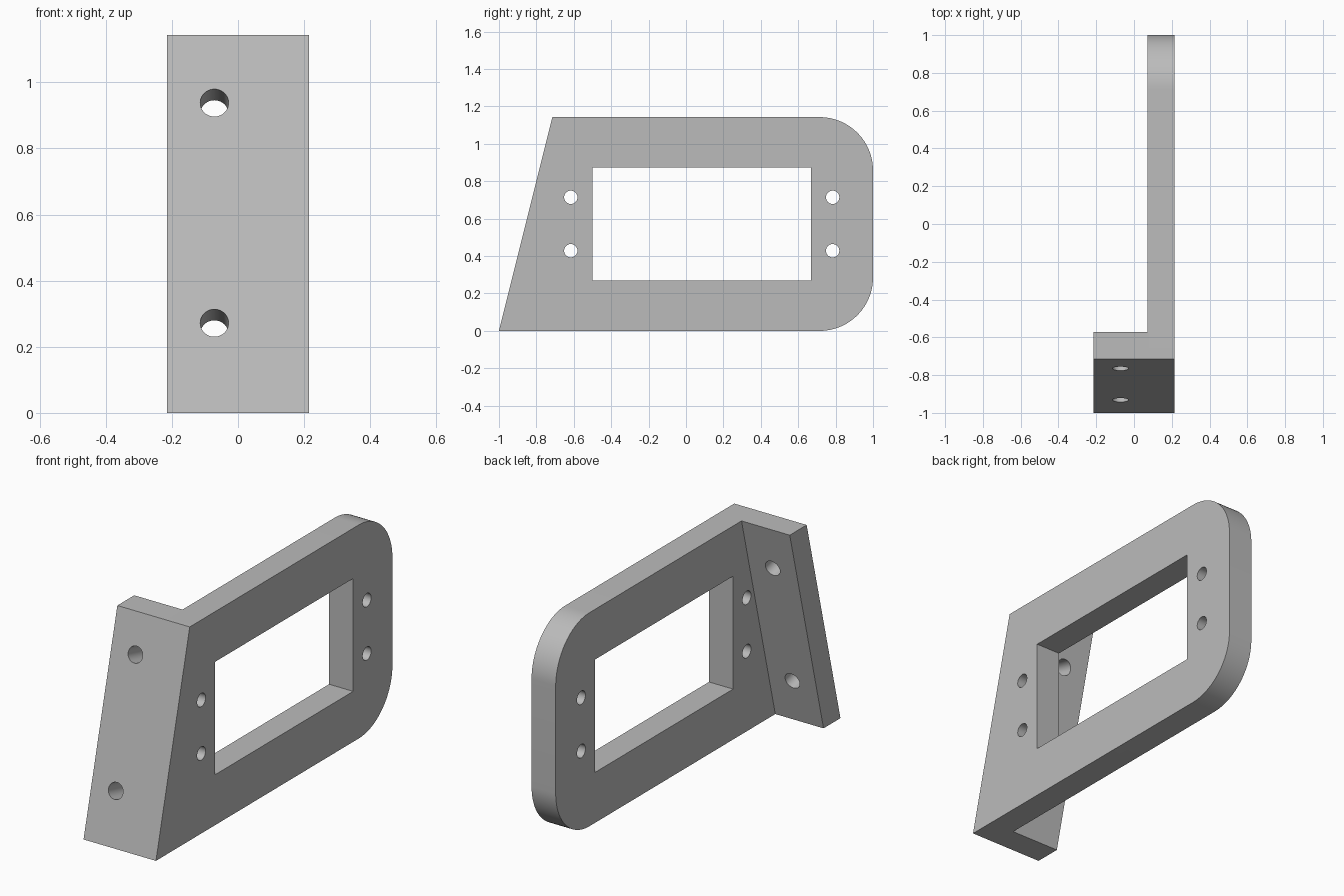
import bpy, bmesh, math
from mathutils import Matrix, Vector

cube = bpy.data.objects.get("Cube")
if cube:
    bpy.data.objects.remove(cube, do_unlink=True)

U = 1 / 7                  # plate thickness, the base unit of the bracket
HEIGHT, HALF_W = 8 * U, 1.5 * U
LEAN = 2 * U               # how far the front face leans back

grey = bpy.data.materials.new("plain grey")
grey.use_nodes = True
grey.diffuse_color = (0.5, 0.5, 0.5, 1)
grey.node_tree.nodes["Principled BSDF"].inputs["Base Color"].default_value = (0.5, 0.5, 0.5, 1)


def finish(name, bm):
    bmesh.ops.recalc_face_normals(bm, faces=bm.faces)
    mesh = bpy.data.meshes.new(name)
    bm.to_mesh(mesh)
    bm.free()
    mesh.materials.append(grey)
    ob = bpy.data.objects.new(name, mesh)
    bpy.context.collection.objects.link(ob)
    return ob


def extrude_profile(name, points, x0, x1):
    """Extrude a (y, z) outline along x."""
    bm = bmesh.new()
    face = bm.faces.new([bm.verts.new((x0, y, z)) for y, z in points])
    new = bmesh.ops.extrude_face_region(bm, geom=[face])["geom"]
    bmesh.ops.translate(bm, vec=(x1 - x0, 0, 0),
                        verts=[v for v in new if isinstance(v, bmesh.types.BMVert)])
    return finish(name, bm)


def drill(name, centre, axis, radius):
    bm = bmesh.new()
    turn = Vector(axis).to_track_quat('Z', 'Y').to_matrix().to_4x4()
    bmesh.ops.create_cone(bm, cap_ends=True, segments=48, radius1=radius, radius2=radius,
                          depth=0.5, matrix=Matrix.Translation(centre) @ turn)
    return finish(name, bm)


def combine(body, other, operation):
    mod = body.modifiers.new("join", 'BOOLEAN')
    mod.operation, mod.solver, mod.object = operation, 'EXACT', other
    bpy.context.view_layer.objects.active = body
    bpy.ops.object.modifier_apply(modifier=mod.name)
    bpy.data.objects.remove(other, do_unlink=True)


def arc(cy, cz, radius, start, steps=24):
    angles = [math.radians(start + 90 * i / steps) for i in range(steps + 1)]
    return [(cy + radius * math.cos(a), cz + radius * math.sin(a)) for a in angles]


# Side plate: slanted front edge, rounded back corners
R = 2 * U
outline = [(-1, 0)] + arc(1 - R, R, R, -90) + arc(1 - R, HEIGHT - R, R, 0) + [(LEAN - 1, HEIGHT)]
bracket = extrude_profile("bracket", outline, HALF_W - U, HALF_W)

# Slanted mounting flange
flange = extrude_profile("flange", [(-1, 0), (U - 1, 0), (LEAN + U - 1, HEIGHT), (LEAN - 1, HEIGHT)],
                         -HALF_W, HALF_W - U / 2)
combine(bracket, flange, 'UNION')

# Rectangular window through the plate
window = extrude_profile("window_cutter", [(-0.5, 0.27), (0.668, 0.27), (0.668, 0.874), (-0.5, 0.874)],
                         0, 0.4)
combine(bracket, window, 'DIFFERENCE')

# Four small holes through the plate
for y in (-0.616, 0.784):
    for z in (3 * U, 5 * U):
        combine(bracket, drill("hole_cutter", (HALF_W, y, z), (1, 0, 0), U / 4), 'DIFFERENCE')

# Two larger holes square to the slanted flange
for z in (0.272, 0.938):
    centre = (-U / 2, -1 + z * LEAN / HEIGHT, z)
    combine(bracket, drill("hole_cutter", centre, (0, HEIGHT, -LEAN), 0.3 * U), 'DIFFERENCE')

# Merge coplanar faces and shade the rounds smoothly
bm = bmesh.new()
bm.from_mesh(bracket.data)
bmesh.ops.remove_doubles(bm, verts=bm.verts, dist=1e-5)
bmesh.ops.dissolve_limit(bm, angle_limit=0.005, verts=bm.verts, edges=bm.edges)
bm.to_mesh(bracket.data)
bm.free()
bpy.ops.object.select_all(action='DESELECT')
bracket.select_set(True)
bpy.context.view_layer.objects.active = bracket
bpy.ops.object.shade_smooth_by_angle(angle=math.radians(30))
